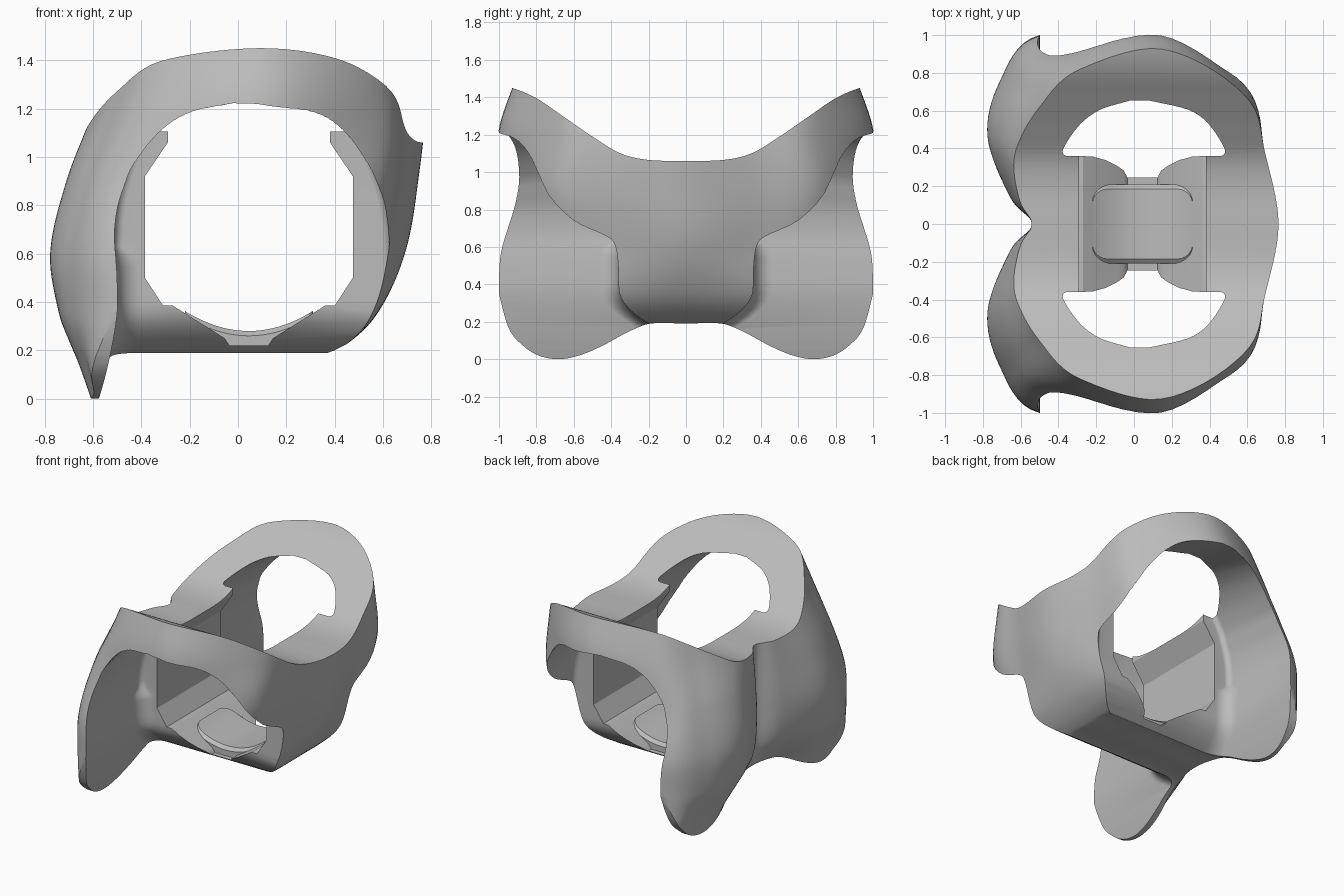
import bpy, bmesh
from math import sin, cos, pi, radians
from mathutils import Vector

if "Cube" in bpy.data.objects:
    bpy.data.objects.remove(bpy.data.objects["Cube"])

grey = bpy.data.materials.new("plain_grey")
grey.use_nodes = True
grey.diffuse_color = (0.5, 0.5, 0.5, 1)
grey.node_tree.nodes["Principled BSDF"].inputs["Base Color"].default_value = (0.5, 0.5, 0.5, 1)


def track(keys, t):
    """Smooth interpolation through (t, value, value...) keys."""
    t = min(max(t, keys[0][0]), keys[-1][0])
    i = max(k for k in range(len(keys) - 1) if keys[k][0] <= t)
    a, b = keys[i], keys[i + 1]
    before, after = keys[max(i - 1, 0)], keys[min(i + 2, len(keys) - 1)]
    span = b[0] - a[0]
    s = (t - a[0]) / span
    out = []
    for n in range(1, len(a)):
        m0 = (b[n] - before[n]) / (b[0] - before[0]) * span
        m1 = (after[n] - a[n]) / (after[0] - a[0]) * span
        out.append((2*s**3 - 3*s*s + 1) * a[n] + (s**3 - 2*s*s + s) * m0
                   + (3*s*s - 2*s**3) * b[n] + (s**3 - s*s) * m1)
    return out


def closed_curve(points, steps):
    """Smooth closed curve through 2D points."""
    out, n = [], len(points)
    for i in range(n):
        p, q, r, s = (Vector(points[(i + k) % n]) for k in (-1, 0, 1, 2))
        for j in range(steps):
            t = j / steps
            out.append(0.5 * (2*q + (r - p)*t + (2*p - 5*q + 4*r - s)*t*t
                              + (3*q - p - 3*r + s)*t**3))
    return out


def loft(name, rings):
    """Closed solid through rings of equal point count."""
    bm = bmesh.new()
    loops = [[bm.verts.new(p) for p in ring] for ring in rings]
    for lo, hi in zip(loops, loops[1:]):
        for i in range(len(lo)):
            j = (i + 1) % len(lo)
            bm.faces.new((lo[i], lo[j], hi[j], hi[i]))
    bm.faces.new(loops[0][::-1])
    bm.faces.new(loops[-1])
    bmesh.ops.recalc_face_normals(bm, faces=bm.faces)
    mesh = bpy.data.meshes.new(name)
    bm.to_mesh(mesh)
    bm.free()
    obj = bpy.data.objects.new(name, mesh)
    bpy.context.collection.objects.link(obj)
    mesh.materials.append(grey)
    return obj


def activate(obj):
    bpy.ops.object.select_all(action='DESELECT')
    obj.select_set(True)
    bpy.context.view_layer.objects.active = obj


def carve(obj, cutter):
    cutter.hide_render = True
    mod = obj.modifiers.new("carve", 'BOOLEAN')
    mod.operation = 'DIFFERENCE'
    mod.solver = 'EXACT'
    mod.object = cutter
    activate(obj)
    bpy.ops.object.modifier_apply(modifier=mod.name)
    bpy.data.objects.remove(cutter)


def trim(obj, name, curve, limit):
    """Cut away everything between a mirrored (y, z) curve and a height."""
    end = curve[-1][0]
    edge = []
    for i in range(-60, 61):
        y = end * i / 60
        edge.append((y, track(curve, abs(y))[0]))
    edge += [(end, limit), (-end, limit)]
    carve(obj, loft(name, [[(x, y, z) for y, z in edge] for x in (-1.5, 1.5)]))


# Outer hull: height, plain wall x, outline points (x, y) round to the lobe, notch x
outlines = [
    (-.05, .1, .1, .38, .1, .6, 0, .85, -.52, .95, -.575, .8, -.59, .64, -.56, .4, -.45),
    (.15, .28, .27, .38, .22, .7, 0, .92, -.53, .98, -.635, .78, -.655, .52, -.55, .26, -.5),
    (.22, .44, .43, .38, .34, .7, 0, .95, -.52, .99, -.66, .78, -.685, .5, -.58, .2, -.525),
    (.35, .575, .55, .38, .45, .7, .1, 1, -.5, 1, -.7, .76, -.735, .46, -.63, .15, -.54),
    (.6, .69, .62, .38, .52, .7, .1, .98, -.5, .985, -.71, .74, -.775, .46, -.655, .14, -.54),
    (.9, .745, .68, .38, .58, .74, .12, .97, -.46, .9, -.64, .7, -.71, .43, -.63, .13, -.54),
    (1.2, .77, .69, .38, .595, .69, .14, 1, -.36, .86, -.53, .62, -.595, .38, -.585, .13, -.54),
    (1.5, .72, .64, .38, .54, .7, .14, .91, -.25, .8, -.4, .64, -.5, .42, -.54, .13, -.52),
]
rings = []
for i in range(63):
    z = -.05 + 1.55 * i / 62
    v = track(outlines, z)
    half = [(v[0], 0)] + list(zip(v[1:-1:2], v[2:-1:2])) + [(v[-1], 0)]
    whole = half + [(x, -y) for x, y in half[-2:0:-1]]
    rings.append([(p.x, p.y, z) for p in closed_curve(whole, 8)])
body = loft("shell_body", rings)

# Saddle-shaped top and the wavy underside of the lobes
trim(body, "top_cutter", [(0, 1.06), (.2, 1.065), (.35, 1.1), (.5, 1.19), (.66, 1.3), (.8, 1.395),
                          (.93, 1.45), (1.3, 1.55)], 2)
trim(body, "underside_cutter", [(0, .19), (.19, .19), (.3, .15), (.45, .07), (.57, .02), (.68, 0),
                                (.79, .02), (.88, .08), (.95, .17), (1, .35), (1.1, .8)], -.5)

# Side arches: filleted against the centre block, rising towards the middle
arch = [(-.2, -.64, .7), (0, -.575, .66), (.15, -.535, .62), (.35, -.5, .62), (.5, -.5, .63),
        (.58, -.505, .63), (.64, -.51, .625), (.7, -.51, .62), (.79, -.497, .605),
        (.87, -.47, .575), (.95, -.435, .535), (1.1, -.31, .42), (1.18, -.18, .29), (1.22, -.02, .08)]
heights = [-.2, -.1, 0, .05, .1, .15] + [.19 + 1.03 * sin(pi / 2 * i / 40) for i in range(41)]
for side in (1, -1):
    rings = []
    for z in heights:
        left, right = track(arch, z)
        inner = .36 - .16 * max(0, 1 - (z - .19) / .19) ** 2
        s = min(.04, (right - left) * .3)
        r = .1 if z < .59 else s
        ring = []
        for k in range(9):
            a = pi / 2 * k / 8
            ring.append((left + r - r * cos(a), inner + r - r * sin(a)))
        for k in range(9):
            a = pi / 2 * k / 8
            ring.append((right - s + s * sin(a), inner + s - s * cos(a)))
        ring += [(right, 1.4), (left, 1.4)]
        rise = .22 * max(0, (z - .6) / .62)
        rings.append([(x, side * y, z + rise * (1 - y)) for x, y in ring])
    carve(body, loft("arch_cutter", rings))

# Centre channel: overhanging lips, upright walls and a stepped floor
centre = .045
half = [(.335, 1.25), (.335, 1.06), (.43, .92), (.43, .5), (.355, .385), (.315, .385),
        (.1, .25), (.08, .22)]
profile = [(centre + x, z) for x, z in half] + [(centre - x, z) for x, z in half[::-1]]
carve(body, loft("channel_cutter", [[(x, y, z) for x, z in profile] for y in (-.41, .41)]))

# Notches at both ends of the floor
for side in (1, -1):
    corners = [(-.037, .26), (.127, .26), (.127, .5), (-.037, .5)]
    carve(body, loft("notch_cutter", [[(x, side * y, z) for x, y in corners] for z in (.1, .3)]))

# Dished floor pad with rounded corners and a chamfered border
rings = []
for i in range(33):
    u = -cos(pi * i / 32)
    x = .265 * u
    over = max(0, abs(x) - .185)
    w = .13 + max(0, .08 ** 2 - over ** 2) ** .5
    top = .28 + 1.18 * x * x
    section = [(-w, .2), (-w, top - .02), (-w + .025, top), (w - .025, top), (w, top - .02), (w, .2)]
    rings.append([(centre + x, y, z) for y, z in section])
pad = loft("floor_pad", rings)

for obj in (body, pad):
    activate(obj)
    bpy.ops.object.shade_smooth_by_angle(angle=radians(32))
